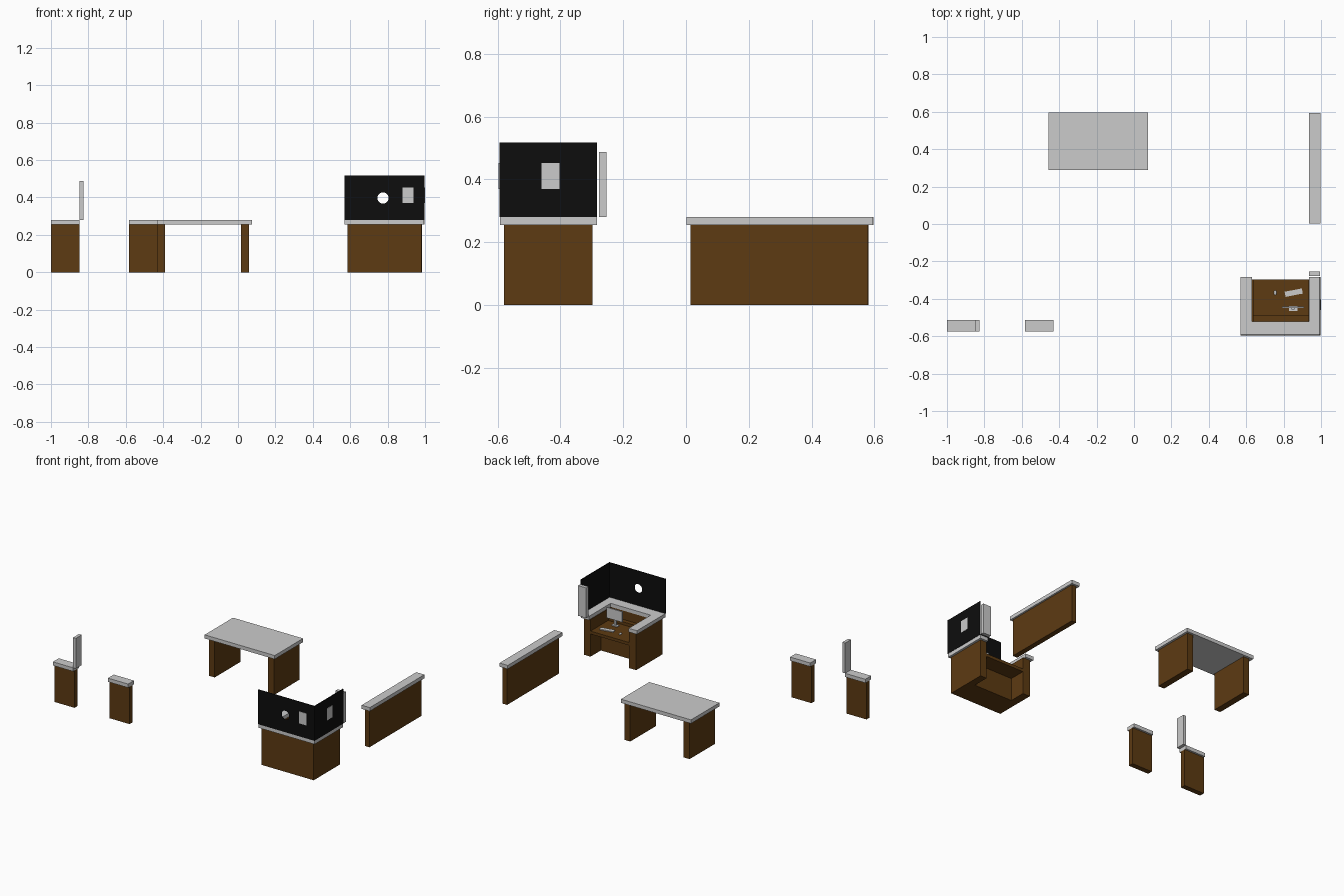
import bpy, bmesh, math
from mathutils import Matrix

if "Cube" in bpy.data.objects:
    bpy.data.objects.remove(bpy.data.objects["Cube"])


def material(name, rgb):
    m = bpy.data.materials.new(name)
    m.diffuse_color = (*rgb, 1)
    m.use_nodes = True
    m.node_tree.nodes["Principled BSDF"].inputs["Base Color"].default_value = m.diffuse_color
    return m


wood = material("brown wood", (0.11, 0.043, 0.006))
black = material("black panel", (0.004, 0.004, 0.004))


def finish(name, bm, mat=None):
    bmesh.ops.recalc_face_normals(bm, faces=bm.faces)
    me = bpy.data.meshes.new(name)
    bm.to_mesh(me)
    bm.free()
    ob = bpy.data.objects.new(name, me)
    bpy.context.collection.objects.link(ob)
    if mat:
        me.materials.append(mat)
    return ob


def box(name, x, y, z, mat=None, turn=0):
    """Box from (min, max) ranges, optionally turned about its own z axis."""
    bm = bmesh.new()
    size = [r[1] - r[0] for r in (x, y, z)]
    mid = [(r[1] + r[0]) / 2 for r in (x, y, z)]
    bmesh.ops.create_cube(bm, size=1, matrix=Matrix.Diagonal((*size, 1)))
    ob = finish(name, bm, mat)
    ob.location = mid
    ob.rotation_euler.z = math.radians(turn)
    return ob


def prism(name, points, offset, mat=None):
    """Flat outline extruded along an offset."""
    bm = bmesh.new()
    face = bm.faces.new([bm.verts.new(p) for p in points])
    ext = bmesh.ops.extrude_face_region(bm, geom=[face])
    moved = [v for v in ext["geom"] if isinstance(v, bmesh.types.BMVert)]
    bmesh.ops.translate(bm, verts=moved, vec=offset)
    return finish(name, bm, mat)


BODY, TOP = (0, 0.255), (0.255, 0.28)

# Two gate posts with grey caps
for side, x0 in (("left", -1.0), ("right", -0.583)):
    x = (x0, x0 + 0.153)
    box(side + "_post", x, (-0.56, -0.525), BODY, wood)
    box(side + "_post_cap", x, (-0.575, -0.512), TOP)
box("gate_panel_left", (-0.847, -0.826), (-0.575, -0.512), (0.28, 0.487))

# Long side counter
box("side_counter", (0.95, 0.985), (0.015, 0.58), BODY, wood)
box("side_counter_top", (0.935, 0.997), (0.002, 0.594), TOP)

# Inspection table
box("table_top", (-0.456, 0.075), (0.29, 0.597), TOP)
for side, x in (("left", (-0.435, -0.39)), ("right", (0.015, 0.06))):
    box("table_leg_" + side, x, (0.305, 0.582), BODY, wood)

# Booth: side walls, and a middle profile holding front wall, desk and knee space
for side, x in (("left", (0.586, 0.64)), ("right", (0.932, 0.98))):
    box("booth_wall_" + side, x, (-0.58, -0.298), BODY, wood)
profile = [(-0.58, 0), (-0.58, 0.255), (-0.52, 0.255), (-0.52, 0.195), (-0.49, 0.195),
           (-0.49, 0.175), (-0.298, 0.175), (-0.298, 0.155), (-0.41, 0.155), (-0.41, 0)]
prism("booth_front_and_desk", [(0.64, y, z) for y, z in profile], (0.292, 0, 0), wood)

# U-shaped counter top on the booth
u_shape = [(0.57, -0.592), (0.995, -0.592), (0.995, -0.283), (0.935, -0.283),
           (0.935, -0.52), (0.632, -0.52), (0.632, -0.283), (0.57, -0.283)]
prism("booth_counter_top", [(x, y, 0.255) for x, y in u_shape], (0, 0, 0.025))

# Black screens, the front one with a round speaking hole
front = box("booth_screen_front", (0.57, 0.997), (-0.595, -0.590), (0.28, 0.517), black)
box("booth_screen_right", (0.992, 0.997), (-0.590, -0.283), (0.28, 0.517), black)
bpy.ops.mesh.primitive_cylinder_add(vertices=32, radius=0.03, depth=0.1,
                                    location=(0.775, -0.592, 0.397),
                                    rotation=(math.pi / 2, 0, 0))
cutter = bpy.context.object
cutter.name = "speaking_hole_cutter"
cutter.hide_render = True
cutter.display_type = 'WIRE'
mod = front.modifiers.new("hole", 'BOOLEAN')
mod.object = cutter
mod.solver = 'EXACT'
bpy.context.view_layer.objects.active = front
bpy.ops.object.modifier_apply(modifier=mod.name)
bpy.data.objects.remove(cutter)

# Notices on the screens, and the upright gate panel
box("notice_front", (0.88, 0.938), (-0.597, -0.595), (0.37, 0.452))
box("notice_right", (0.997, 0.999), (-0.461, -0.403), (0.37, 0.452))
box("gate_panel_booth", (0.935, 0.995), (-0.278, -0.254), (0.28, 0.487))

# Monitor on its stand
box("monitor", (0.792, 0.91), (-0.448, -0.440), (0.218, 0.29))
box("monitor_neck", (0.843, 0.859), (-0.456, -0.448), (0.18, 0.245))
box("monitor_foot", (0.829, 0.873), (-0.464, -0.438), (0.175, 0.180))

# Keyboard and mouse
box("keyboard", (0.807, 0.901), (-0.381, -0.353), (0.175, 0.181), turn=11)
bpy.ops.mesh.primitive_uv_sphere_add(segments=16, ring_count=8, radius=1,
                                     location=(0.755, -0.368, 0.177))
mouse = bpy.context.object
mouse.name = "mouse"
mouse.scale = (0.008, 0.013, 0.006)
bpy.ops.object.shade_smooth_by_angle()
